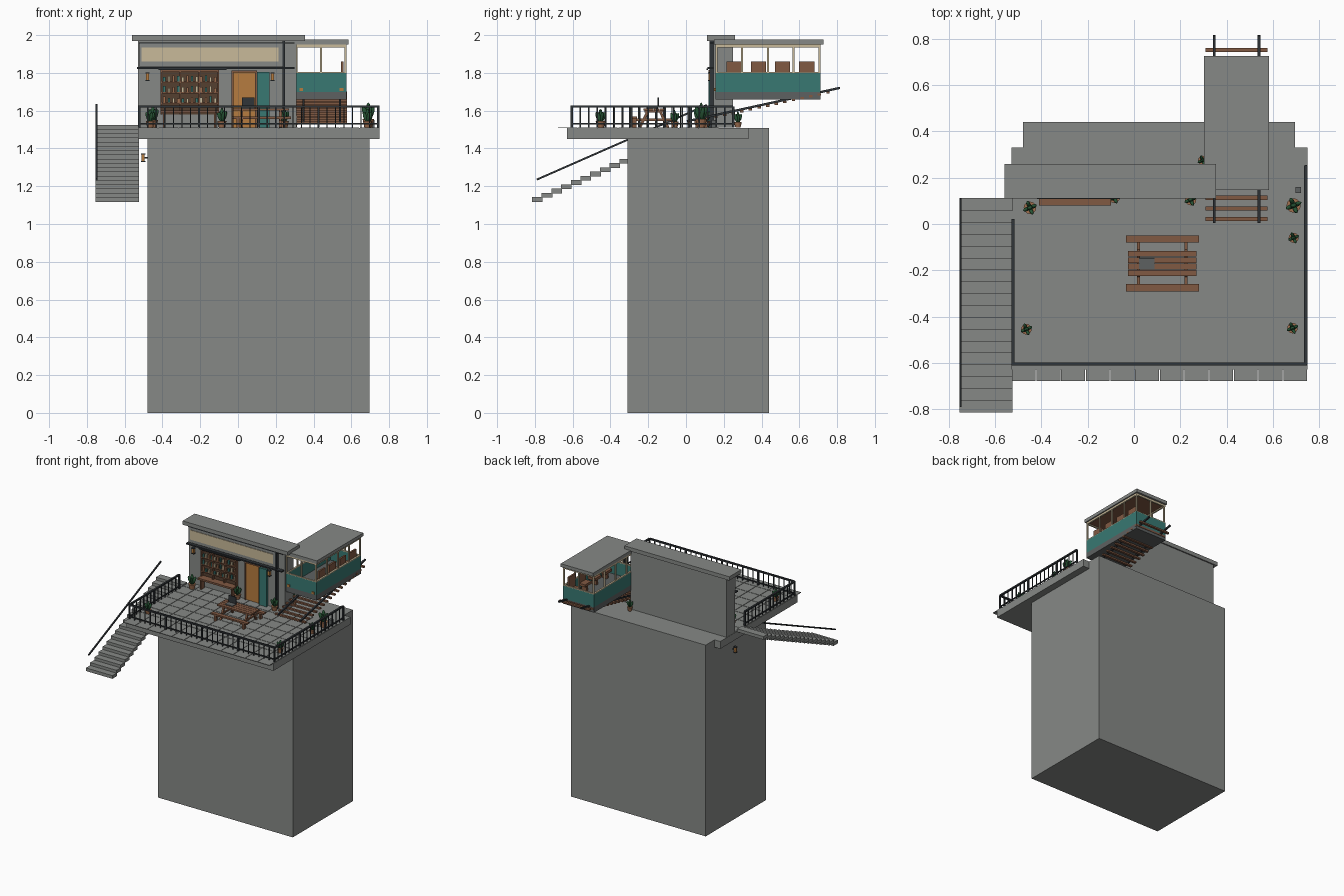
import bpy, bmesh, math, random
from mathutils import Vector, Matrix

if "Cube" in bpy.data.objects:
    bpy.data.objects.remove(bpy.data.objects["Cube"])
random.seed(4)


def make_material(name, rgb):
    m = bpy.data.materials.new(name)
    m.use_nodes = True
    m.diffuse_color = (*rgb, 1)
    m.node_tree.nodes["Principled BSDF"].inputs["Base Color"].default_value = (*rgb, 1)
    return m


CONCRETE = make_material("concrete grey", (.24, .25, .24))
STEEL = make_material("dark steel", (.03, .035, .04))
SLATE = make_material("slate grey", (.11, .12, .12))
TEAL = make_material("teal paint", (.04, .19, .17))
CREAM = make_material("cream paint", (.58, .49, .32))
ORANGE = make_material("amber wood", (.47, .2, .05))
WOOD = make_material("brown wood", (.22, .1, .055))
DARKWOOD = make_material("dark wood", (.09, .05, .03))
CLAY = make_material("clay", (.35, .16, .08))
GREEN = make_material("leaf green", (.02, .09, .035))


def finish(name, bm, mat, smooth=False):
    mesh = bpy.data.meshes.new(name)
    bm.to_mesh(mesh)
    bm.free()
    mesh.materials.append(mat)
    for p in mesh.polygons:
        p.use_smooth = smooth
    obj = bpy.data.objects.new(name, mesh)
    bpy.context.collection.objects.link(obj)
    return obj


def add_box(bm, x, y, z):
    """Box from (low, high) pairs on each axis."""
    spans = (x, y, z)
    mid = Vector([(a + b) / 2 for a, b in spans])
    size = Vector([b - a for a, b in spans])
    bmesh.ops.create_cube(bm, size=1, matrix=Matrix.LocRotScale(mid, None, size))


def boxes(name, mat, *spans):
    bm = bmesh.new()
    for s in spans:
        add_box(bm, *s)
    return finish(name, bm, mat)


def add_beam(bm, p, q, w, h):
    """Square bar between two points."""
    p, q = Vector(p), Vector(q)
    rot = (q - p).to_track_quat('Y', 'Z')
    bmesh.ops.create_cube(bm, size=1, matrix=Matrix.LocRotScale(
        (p + q) / 2, rot, Vector((w, (q - p).length, h))))


def around(c, half):
    return (c - half, c + half)


FLOOR = 1.51
# Tower and terrace slab
boxes("tower", CONCRETE, ((-.48, .695), (-.31, .44), (0, FLOOR - .002)))
boxes("terrace_slab", CONCRETE, ((-.53, .75), (-.63, .33), (1.45, FLOOR - .002)))

# Paving tiles with open joints
bm = bmesh.new()
step = 1.28 / 12
for col in range(12):
    for row in range(8):
        x, y = -.53 + col * step, -.68 + row * step
        add_box(bm, (x + .002, x + step - .002), (y + .002, y + step - .002), (FLOOR - .003, FLOOR + .002))
finish("paving_tiles", bm, CONCRETE)

# Building and roof
boxes("building", CONCRETE, ((-.53, .31), (.145, .25), (FLOOR, 1.97)))
boxes("building_roof", CONCRETE, ((-.56, .355), (.11, .26), (1.97, 2)))
boxes("sign_panel", CONCRETE, ((-.525, .235), (.132, .145), (1.835, 1.955)))
boxes("sign_face", CREAM, ((-.51, .215), (.128, .133), (1.86, 1.935)))
boxes("front_beam", STEEL, ((-.535, .3), (.115, .146), (1.82, 1.83)))
boxes("sign_top_trim", STEEL, ((-.525, .3), (.128, .146), (1.955, 1.961)))
boxes("drain_pipe", STEEL, (around(.243, .007), (.125, .145), (FLOOR, 1.97)))

# Doorway and sliding door
boxes("doorway_panel", ORANGE, ((-.025, .095), (.138, .146), (FLOOR, 1.805)))
boxes("doorway_frame", WOOD, *[(around(x, .005), (.13, .146), (FLOOR, 1.81)) for x in (-.03, .095)],
      ((-.035, .1), (.13, .146), (1.803, 1.813)))
boxes("sliding_door", TEAL, ((.1, .166), (.118, .135), (FLOOR, 1.805)))

# Bottle shelf and counter
boxes("shelf_back", DARKWOOD, ((-.405, -.105), (.138, .146), (1.58, 1.81)))
levels = [1.64, 1.695, 1.75, 1.81]
boxes("shelf_boards", WOOD, *[((-.41, -.1), (.118, .146), around(z, .004)) for z in levels],
      *[(around(x, .004), (.118, .146), (1.58, 1.81)) for x in (-.406, -.305, -.205, -.104)])
boxes("serving_counter", WOOD, ((-.41, -.1), (.08, .145), (1.588, 1.602)),
      *[(around(x, .006), (.09, .13), (FLOOR, 1.59)) for x in (-.39, -.12)])
boxes("counter_rail", STEEL, ((-.42, -.06), (.108, .116), (1.815, 1.823)))
for k, (name, mat) in enumerate([("cream_bottles", CREAM), ("teal_bottles", TEAL), ("clay_jars", CLAY)]):
    bm = bmesh.new()
    for z in levels[:-1]:
        for i in range(12):
            if (i * 2 + int(z * 100)) % 3 == k:
                h = random.uniform(.02, .034)
                add_box(bm, around(-.39 + i * .0245, .006), around(.128, .006), (z + .004, z + .004 + h))
    finish(name, bm, mat)

# Wall lanterns
for name, x, y, z in [("left_lantern", -.48, .128, 1.78), ("door_lantern", .183, .128, 1.78),
                      ("tower_lantern", -.502, .1, 1.35)]:
    boxes(name, ORANGE, (around(x, .008), around(y, .008), around(z, .018)))
    boxes(name + "_caps", STEEL, *[(around(x, .011), around(y, .011), around(z + s * .02, .003)) for s in (-1, 1)],
          ((x, x + .022) if z < 1.5 else around(x, .003), around(y, .003) if z < 1.5 else (y, .146), around(z, .004)))

# Terrace railing: front, left and right runs
bm = bmesh.new()
TOP = 1.622
corners = [(-.523, .015), (-.523, -.605), (.742, -.605), (.742, .25)]
for a, b in zip(corners, corners[1:]):
    for z, w in ((TOP, .014), (1.53, .009)):
        add_beam(bm, (*a, z), (*b, z), w, w * .8)
    a, b = Vector(a), Vector(b)
    n = round((b - a).length / .045)
    for i in range(n + 1):
        p = a.lerp(b, i / n)
        half = .006 if i % 7 == 0 or i == n else .003
        add_box(bm, around(p.x, half), around(p.y, half), (FLOOR, TOP))
finish("terrace_railing", bm, STEEL)

# Floating stair and handrail
bm = bmesh.new()
for i in range(18):
    y, z = -.815 + i * .0513, 1.117 + i * .0225
    add_box(bm, (-.755, -.525), (y, y + .056), (z, z + .025))
finish("stair_treads", bm, CONCRETE)
bm = bmesh.new()
add_beam(bm, (-.75, -.79, 1.235), (-.75, .11, 1.63), .01, .01)
finish("stair_handrail", bm, STEEL)

# Picnic table, benches and laptop
boxes("table_top", WOOD, *[((-.025, .27), around(-.129 - i * .0275, .0125), (1.6, 1.612)) for i in range(4)])
bm = bmesh.new()
for x in (.02, .225):
    for s in (-1, 1):
        add_beam(bm, (x, -.17 + s * .075, FLOOR), (x, -.17 + s * .03, 1.602), .014, .014)
    add_beam(bm, (x, -.29, 1.552), (x, -.05, 1.552), .012, .012)
    add_beam(bm, (x, -.22, 1.595), (x, -.12, 1.595), .012, .01)
finish("table_legs", bm, WOOD)
for name, y in (("front_bench", -.275), ("back_bench", -.065)):
    boxes(name, WOOD, ((-.035, .28), around(y, .016), (1.556, 1.568)),
          *[(around(x, .007), around(y, .012), (FLOOR, 1.557)) for x in (.0, .245)])
boxes("laptop_base", SLATE, ((.022, .088), (-.195, -.147), (1.612, 1.617)))
boxes("laptop_screen", STEEL, ((.022, .088), (-.15, -.144), (1.617, 1.67)))
boxes("utility_box", SLATE, (around(.71, .012), around(.147, .012), (FLOOR, 1.55)))

# Sloping track
def track_z(y):
    return 1.543 + .218 * y


bm = bmesh.new()
for x in (.347, .54):
    add_beam(bm, (x, .005, track_z(.005)), (x, .815, track_z(.815)), .012, .012)
finish("track_rails", bm, STEEL)
bm = bmesh.new()
for i in range(17):
    y = .022 + i * .0456
    add_box(bm, (.31, .577), around(y, .009), around(track_z(y) - .011, .006))
finish("track_sleepers", bm, WOOD)

# Tram car: hollow body, posts, roof
X, Y = (.305, .575), (.155, .712)
T = .012


def ring(z, t=T):
    """Four walls around the car outline."""
    return [((X[0], X[0] + t), Y, z), ((X[1] - t, X[1]), Y, z),
            ((X[0] + t, X[1] - t), (Y[0], Y[0] + t), z), ((X[0] + t, X[1] - t), (Y[1] - t, Y[1]), z)]


boxes("tram_underframe", SLATE, (X, Y, (1.658, 1.7)))
boxes("tram_body", TEAL, *ring((1.7, 1.8)))
boxes("tram_sill", CREAM, *ring((1.8, 1.806), T + .002))
boxes("tram_header", CREAM, *ring((1.935, 1.95)))
posts = [(x, Y[0] + .006 + i * (Y[1] - Y[0] - .012) / 4) for i in range(5) for x in (X[0] + .006, X[1] - .006)]
posts += [((X[0] + X[1]) / 2, y) for y in (Y[0] + .006, Y[1] - .006)]
boxes("tram_window_posts", CREAM, *[(around(x, .005), around(y, .005), (1.8, 1.94)) for x, y in posts])
boxes("tram_ceiling", WOOD, ((.312, .568), (.165, .705), (1.943, 1.951)))
boxes("tram_roof", CONCRETE, ((.302, .584), (.148, .727), (1.95, 1.976)))
boxes("tram_headlights", ORANGE, *[(around(x, .01), (Y[0] - .006, Y[0]), around(1.712, .009)) for x in (.335, .548)])
bm = bmesh.new()
for i in range(4):
    y = .215 + i * .128
    for x in ((.495, .558),):
        add_box(bm, x, (y, y + .08), (1.745, 1.765))
        add_box(bm, (x[1] - .014, x[1]), (y, y + .08), (1.765, 1.86))
        add_box(bm, (x[0] + .01, x[1] - .01), (y + .03, y + .05), (1.7, 1.745))
finish("tram_seats", bm, WOOD)

# Potted plants
plants = [(-.45, .07, 1), (-.085, .115, .9), (.245, .105, .9), (.69, .08, 1.15), (.69, -.06, .8),
          (-.465, -.455, .85), (.685, -.45, .85), (.297, .275, .75)]
for k, (x, y, s) in enumerate(plants):
    base = Vector((x, y, FLOOR))
    bm = bmesh.new()
    bmesh.ops.create_cone(bm, cap_ends=True, segments=12, radius1=.018 * s, radius2=.027 * s, depth=.04 * s,
                          matrix=Matrix.Translation(base + Vector((0, 0, .02 * s))))
    finish(f"plant_pot_{k + 1}", bm, CLAY)
    bm = bmesh.new()
    for i in range(5):
        turn = Matrix.Rotation(i * math.tau / 4 + .4, 4, 'Z')
        lean = Matrix.Rotation(math.radians(0 if i == 4 else 24), 4, 'Y')
        grow = Matrix.LocRotScale(Vector((0, 0, .032)), None, Vector((.013, .009, .036)))
        if i == 4:
            grow = Matrix.Diagonal((1, 1, 1.2, 1)) @ grow
        bmesh.ops.create_icosphere(bm, subdivisions=2, radius=1, matrix=Matrix.Translation(
            base + Vector((0, 0, .035 * s))) @ turn @ lean @ Matrix.Scale(s, 4) @ grow)
    finish(f"plant_leaves_{k + 1}", bm, GREEN, smooth=True)
